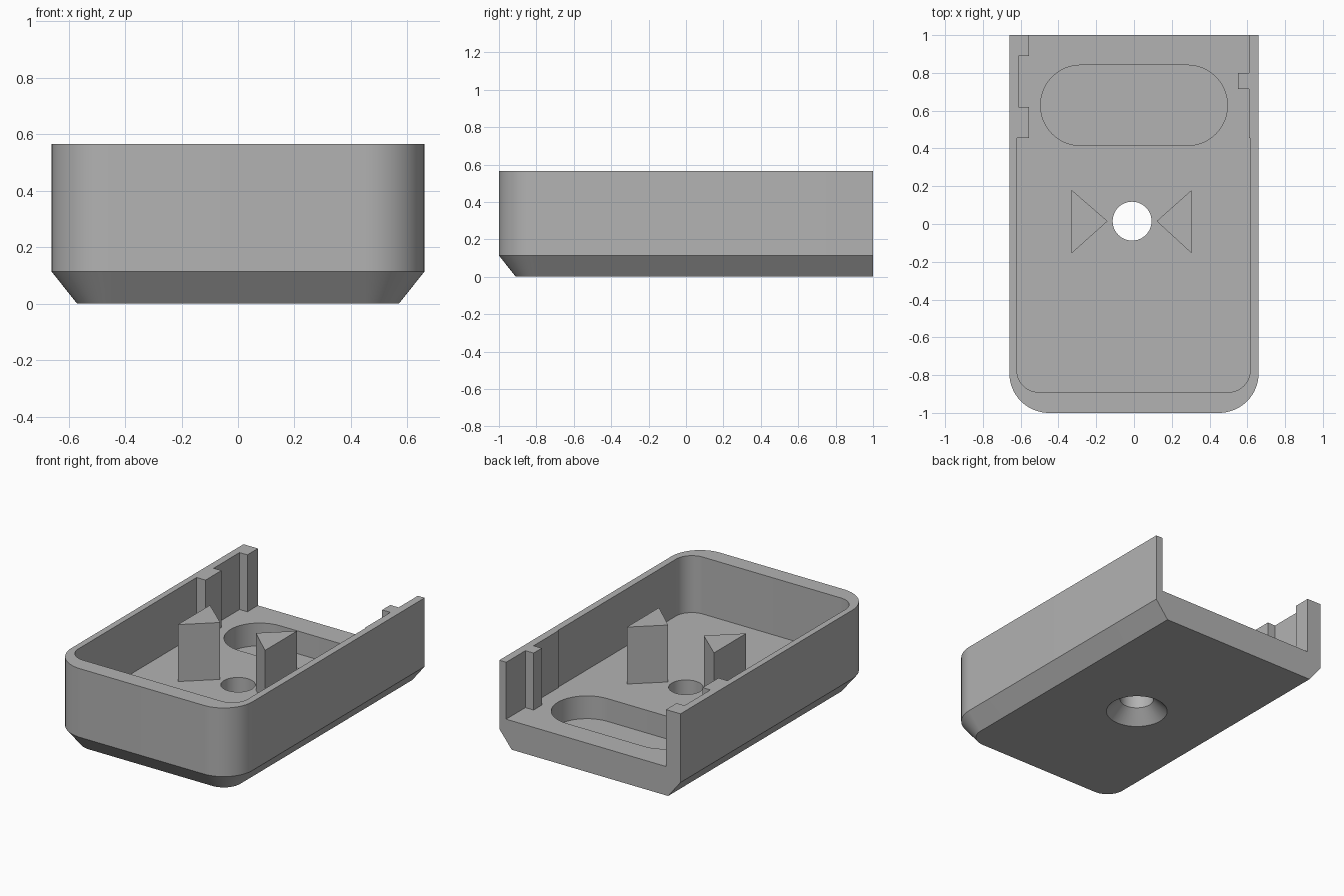
import bpy, bmesh
from math import pi, cos, sin, radians

cube = bpy.data.objects.get("Cube")
if cube:
    bpy.data.objects.remove(cube, do_unlink=True)

grey = bpy.data.materials.new("mid grey")
grey.use_nodes = True
grey.diffuse_color = (0.45, 0.45, 0.45, 1)
grey.node_tree.nodes["Principled BSDF"].inputs["Base Color"].default_value = grey.diffuse_color

HEIGHT, CHAMFER, FLOOR, INSET = 0.565, 0.113, 0.19, 0.09


def arc(cx, cy, r, start, end, steps=16):
    """Points along a circular arc, angles in degrees."""
    angles = [radians(start + (end - start) * i / steps) for i in range(steps + 1)]
    return [(cx + r * cos(a), cy + r * sin(a)) for a in angles]


def loft(name, sections):
    """Closed solid through (z, outline) sections, listed upwards."""
    bm = bmesh.new()
    rings = [[bm.verts.new((x, y, z)) for x, y in pts] for z, pts in sections]
    n = len(rings[0])
    bm.faces.new(rings[0][::-1])
    bm.faces.new(rings[-1])
    for low, high in zip(rings, rings[1:]):
        for i in range(n):
            j = (i + 1) % n
            bm.faces.new((low[i], low[j], high[j], high[i]))
    bmesh.ops.recalc_face_normals(bm, faces=bm.faces[:])
    mesh = bpy.data.meshes.new(name)
    bm.to_mesh(mesh)
    bm.free()
    mesh.materials.append(grey)
    obj = bpy.data.objects.new(name, mesh)
    bpy.context.collection.objects.link(obj)
    return obj


def activate(obj):
    bpy.ops.object.select_all(action="DESELECT")
    obj.select_set(True)
    bpy.context.view_layer.objects.active = obj


def carve(target, cutter):
    """Subtract the cutter and discard it."""
    cutter.hide_render = True
    mod = target.modifiers.new("cut", "BOOLEAN")
    mod.operation, mod.solver, mod.object = "DIFFERENCE", "EXACT", cutter
    activate(target)
    bpy.ops.object.modifier_apply(modifier=mod.name)
    bpy.data.objects.remove(cutter, do_unlink=True)


def shell_outline(inset):
    """Outline with rounded front corners and a square back."""
    x, y, r = 0.66 - inset, 1 - inset, 0.21 - inset
    return ([(-x, 1)] + arc(r - x, r - y, r, 180, 270)
            + arc(x - r, r - y, r, 270, 360) + [(x, 1)])


# Tray body with chamfered underside
tray = loft("tray", [(0, shell_outline(INSET)), (CHAMFER, shell_outline(0)),
                     (HEIGHT, shell_outline(0))])

# Cavity open at the back, its outline leaving the wall ribs standing
r = 0.115
left_ribs = [(0.615, 0.455), (0.61, 0.455), (0.61, 0.715), (0.55, 0.715),
             (0.55, 0.8), (0.61, 0.8), (0.61, 1.2)]
right_ribs = [(-0.555, 1.2), (-0.555, 0.89), (-0.612, 0.89), (-0.612, 0.62),
              (-0.555, 0.62), (-0.555, 0.455), (-0.62, 0.455)]
cavity = (arc(r - 0.62, r - 0.89, r, 180, 270)
          + arc(0.615 - r, r - 0.89, r, 270, 360) + left_ribs + right_ribs)
carve(tray, loft("cavity_cutter", [(FLOOR, cavity), (1, cavity)]))

# Rounded pocket in the floor
pocket = arc(0.282, 0.628, 0.213, -90, 90, 24) + arc(-0.282, 0.628, 0.213, 90, 270, 24)
carve(tray, loft("pocket_cutter", [(0.04, pocket), (0.4, pocket)]))

# Countersunk screw hole
def ring(radius):
    return arc(-0.01, 0.015, radius, 0, 352.5, 47)


carve(tray, loft("hole_cutter", [(-0.05, ring(0.237)), (0.084, ring(0.103)),
                                 (0.4, ring(0.103))]))
activate(tray)
bpy.ops.object.shade_smooth_by_angle(angle=radians(30))

# Triangular posts pointing at the hole
for name, base, tip in (("right_post", -0.33, -0.14), ("left_post", 0.305, 0.12)):
    corners = [(base, -0.155), (tip, 0.015), (base, 0.18)]
    loft(name, [(FLOOR - 0.01, corners), (HEIGHT, corners)])
